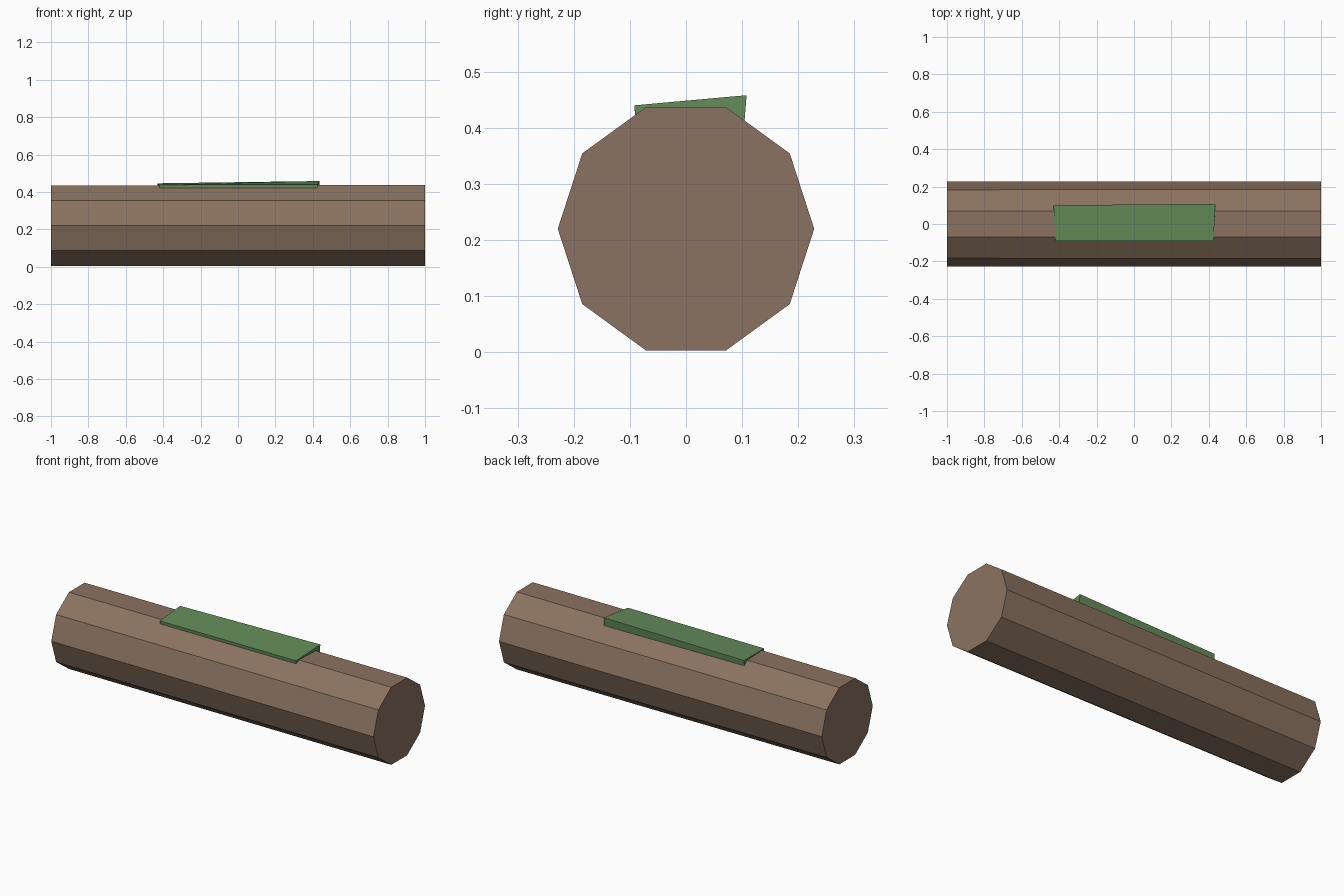
import bpy
import bmesh
from math import radians
from mathutils import Matrix, Vector

default_cube = bpy.data.objects.get("Cube")
if default_cube:
    bpy.data.objects.remove(default_cube, do_unlink=True)


def make_material(name, rgb):
    mat = bpy.data.materials.new(name)
    mat.use_nodes = True
    color = (*rgb, 1.0)
    mat.diffuse_color = color
    mat.node_tree.nodes["Principled BSDF"].inputs["Base Color"].default_value = color
    return mat


def finish(bm, name, mat):
    bmesh.ops.recalc_face_normals(bm, faces=bm.faces)
    mesh = bpy.data.meshes.new(name)
    bm.to_mesh(mesh)
    bm.free()
    mesh.materials.append(mat)
    obj = bpy.data.objects.new(name, mesh)
    bpy.context.collection.objects.link(obj)
    return obj


bark = make_material("bark_brown", (0.258, 0.171, 0.119))
moss = make_material("moss_green", (0.127, 0.262, 0.102))

# Log: ten-sided, lying along x with a very slight taper
bm = bmesh.new()
bmesh.ops.create_cone(bm, cap_ends=True, segments=10,
                      radius1=0.226, radius2=0.2285, depth=2.0,
                      matrix=Matrix.Rotation(radians(90), 4, "Y"))
bmesh.ops.translate(bm, verts=bm.verts, vec=(0, 0, 0.22))
finish(bm, "log", bark)

# Moss patch: thin twisted slab sunk into the top of the log
corners = [(-0.42, -0.092, 0.438), (0.425, -0.092, 0.44),
           (0.435, 0.108, 0.458), (-0.43, 0.1, 0.446)]
bm = bmesh.new()
top = bm.faces.new([bm.verts.new(c) for c in corners])
sunk = bmesh.ops.extrude_face_region(bm, geom=[top], use_keep_orig=True)
lower = [v for v in sunk["geom"] if isinstance(v, bmesh.types.BMVert)]
bmesh.ops.translate(bm, verts=lower, vec=Vector((0, 0.004, -0.05)))
for v in lower:
    v.co.y -= 0.008 if v.co.y > 0 else 0
finish(bm, "moss_patch", moss)
